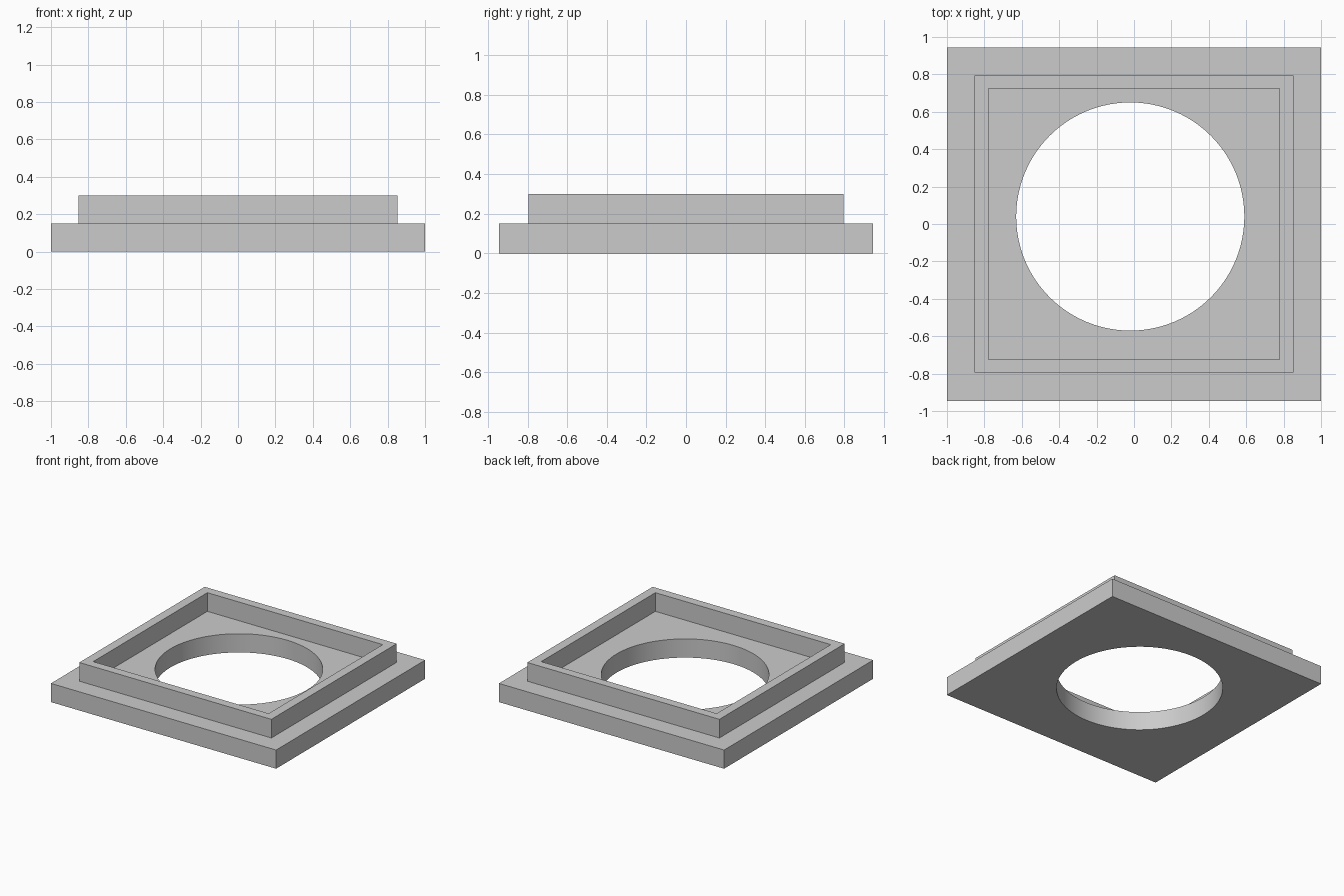
import bpy
import math

cube = bpy.data.objects.get("Cube")
if cube:
    bpy.data.objects.remove(cube, do_unlink=True)

grey = bpy.data.materials.new("light_grey")
grey.use_nodes = True
colour = (0.6, 0.6, 0.6, 1)
grey.diffuse_color = colour
grey.node_tree.nodes["Principled BSDF"].inputs["Base Color"].default_value = colour


def block(name, half_x, half_y, z0, z1):
    """Box centred on the origin in x and y, between two heights."""
    bpy.ops.mesh.primitive_cube_add(size=2, location=(0, 0, (z0 + z1) / 2))
    obj = bpy.context.object
    obj.name = name
    obj.scale = (half_x, half_y, (z1 - z0) / 2)
    bpy.ops.object.transform_apply(location=True, rotation=False, scale=True)
    obj.data.materials.append(grey)
    return obj


def combine(target, tool, operation):
    """Apply a boolean and discard the tool."""
    mod = target.modifiers.new(operation.lower(), 'BOOLEAN')
    mod.operation = operation
    mod.solver = 'EXACT'
    mod.object = tool
    bpy.context.view_layer.objects.active = target
    bpy.ops.object.modifier_apply(modifier=mod.name)
    bpy.data.objects.remove(tool, do_unlink=True)


PLATE_TOP, RIM_TOP = 0.15, 0.30

# Base plate with an off-centre round opening
plate = block("base_plate", 1.0, 0.945, 0, PLATE_TOP)
bpy.ops.mesh.primitive_cylinder_add(vertices=96, radius=0.61, depth=1,
                                    location=(-0.02, 0.04, 0))
combine(plate, bpy.context.object, 'DIFFERENCE')

# Raised rectangular rim, hollow inside, joined to the plate
rim = block("rim", 0.853, 0.795, PLATE_TOP / 2, RIM_TOP)
pocket = block("rim_cutter", 0.779, 0.724, 0, RIM_TOP + 0.1)
combine(rim, pocket, 'DIFFERENCE')
combine(plate, rim, 'UNION')

# Smooth round wall, crisp edges elsewhere
bpy.ops.object.select_all(action='DESELECT')
plate.select_set(True)
bpy.context.view_layer.objects.active = plate
bpy.ops.object.shade_smooth_by_angle(angle=math.radians(30))
plate.name = "rimmed_base_plate"
